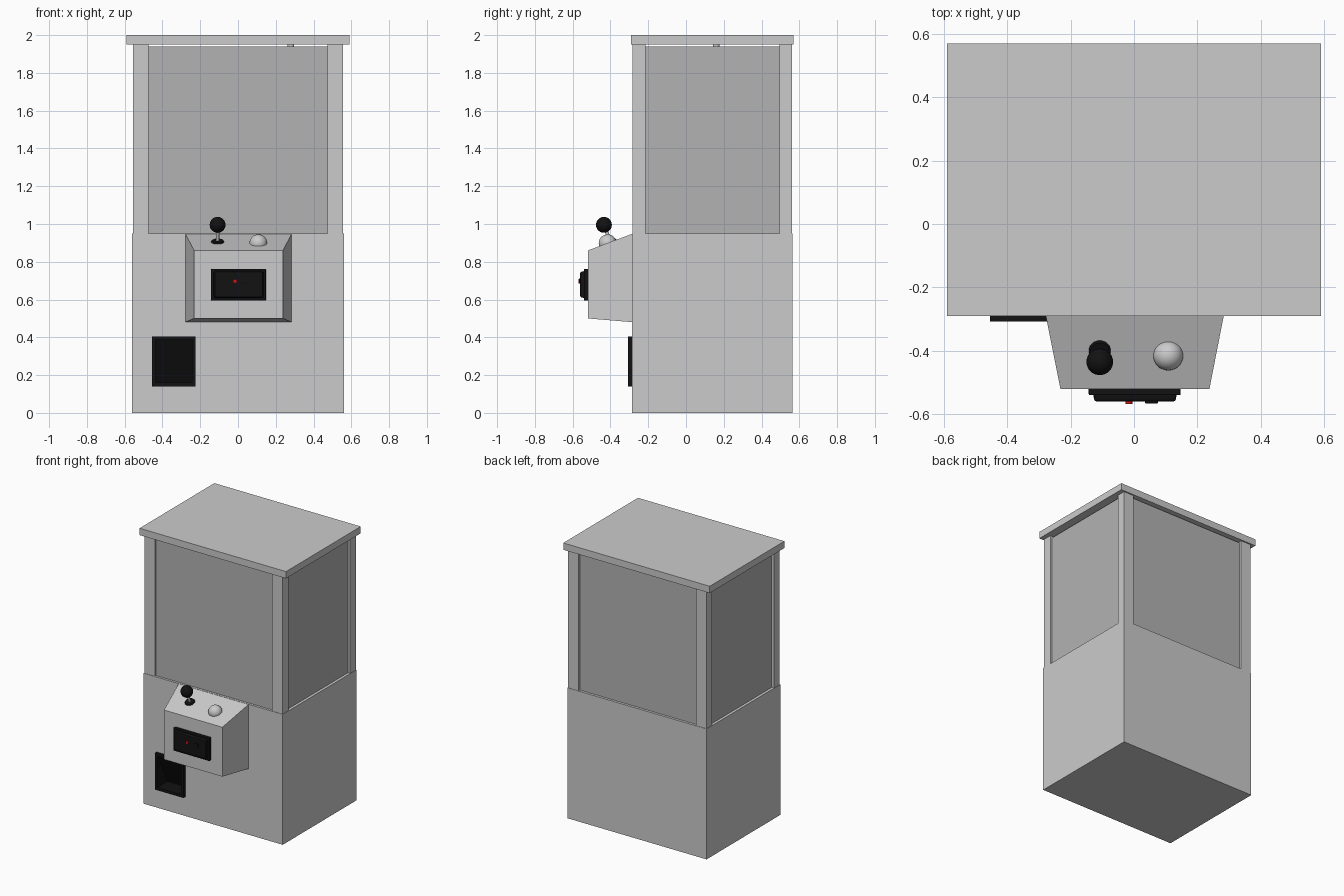
import bpy, bmesh, math
from mathutils import Vector

if "Cube" in bpy.data.objects:
    bpy.data.objects.remove(bpy.data.objects["Cube"])


def material(name, rgb):
    m = bpy.data.materials.new(name)
    m.diffuse_color = (*rgb, 1)
    m.use_nodes = True
    m.node_tree.nodes["Principled BSDF"].inputs["Base Color"].default_value = m.diffuse_color
    return m


BLACK = material("black_plastic", (0.006, 0.006, 0.006))
GLASS = material("pale_glass", (0.45, 0.45, 0.45))
WHITE = material("white_button", (0.8, 0.8, 0.8))
RED = material("red_light", (0.6, 0.01, 0.01))


def finish(name, bm, mat=None, bevel=0, smooth=False):
    bmesh.ops.recalc_face_normals(bm, faces=bm.faces)
    me = bpy.data.meshes.new(name)
    bm.to_mesh(me)
    bm.free()
    ob = bpy.data.objects.new(name, me)
    bpy.context.collection.objects.link(ob)
    if mat:
        me.materials.append(mat)
    if smooth:
        for p in me.polygons:
            p.use_smooth = True
    if bevel:
        b = ob.modifiers.new("bevel", "BEVEL")
        b.width, b.segments = bevel, 2
    return ob


def loft(name, a, b, mat=None, bevel=0):
    """Solid between two point loops of equal length."""
    bm = bmesh.new()
    va = [bm.verts.new(p) for p in a]
    vb = [bm.verts.new(p) for p in b]
    bm.faces.new(va)
    bm.faces.new(vb)
    n = len(va)
    for i in range(n):
        j = (i + 1) % n
        bm.faces.new((va[i], va[j], vb[j], vb[i]))
    return finish(name, bm, mat, bevel)


def rect(x0, x1, z0, z1, y):
    return [(x0, y, z0), (x1, y, z0), (x1, y, z1), (x0, y, z1)]


def box(name, x, y, z, mat=None, bevel=0):
    return loft(name, rect(*x, *z, y[0]), rect(*x, *z, y[1]), mat, bevel)


def rod(name, p, q, r, mat=None, r2=None, seg=24):
    p, q = Vector(p), Vector(q)
    d = q - p
    bm = bmesh.new()
    bmesh.ops.create_cone(bm, cap_ends=True, segments=seg, radius1=r,
                          radius2=r if r2 is None else r2, depth=d.length)
    bm.transform(d.to_track_quat('Z', 'Y').to_matrix().to_4x4())
    bmesh.ops.translate(bm, verts=bm.verts, vec=(p + q) / 2)
    return finish(name, bm, mat)


def ball(name, c, r, mat=None):
    bm = bmesh.new()
    bmesh.ops.create_uvsphere(bm, u_segments=32, v_segments=16, radius=r)
    bmesh.ops.translate(bm, verts=bm.verts, vec=c)
    return finish(name, bm, mat, smooth=True)


def cut(ob, cutter):
    m = ob.modifiers.new("cut", "BOOLEAN")
    m.operation, m.object, m.solver = 'DIFFERENCE', cutter, 'EXACT'
    cutter.hide_render = True
    cutter.hide_set(True)


# Cabinet and roof
body = box("cabinet_base", (-.56, .56), (-.285, .563), (0, .95))
box("roof", (-.59, .59), (-.29, .57), (1.95, 2))

# Corner posts and inset glass panes
for sx, side in ((-1, "left"), (1, "right")):
    xs = sorted((sx * .473, sx * .557))
    box(f"front_{side}_post", xs, (-.282, -.215), (.95, 1.95))
    box(f"back_{side}_post", xs, (.495, .56), (.95, 1.95))
    box(f"{side}_glass", sorted((sx * .53, sx * .54)), (-.22, .5), (.95, 1.94), GLASS)
box("front_glass", (-.48, .48), (-.268, -.258), (.95, 1.94), GLASS)
box("back_glass", (-.48, .48), (.535, .545), (.95, 1.94), GLASS)

# Control console with tapered sides
loft("control_console", rect(-.28, .285, .48, .95, -.28),
     rect(-.232, .238, .50, .86, -.52))

# Joystick and push button, standing square to the sloped top
N = Vector((0, -.357, .934))
foot = Vector((-.108, -.40, .905))
rod("joystick_base", foot - N * .004, foot + N * .008, .037, BLACK, .03)
rod("joystick_shaft", foot, foot + N * .09, .009)
ball("joystick_knob", foot + N * .097, .042, BLACK)
ball("push_button", (.108, -.415, .898), .047, WHITE)

# Coin panel: backing plate, raised face, light and slot
box("coin_plate", (-.143, .147), (-.54, -.515), (.595, .763), BLACK, .004)
loft("coin_face", rect(-.13, .136, .607, .752, -.535),
     rect(-.124, .13, .613, .746, -.56), BLACK, .006)
rod("coin_light", (-.016, -.555, .697), (-.016, -.568, .697), .011, RED)
box("coin_slot", (.035, .075), (-.566, -.555), (.685, .712), BLACK, .002)

# Prize door: frame with a flap leaning inward
socket = box("door_socket_cutter", (-.45, -.23), (-.4, -.17), (.145, .40))
cut(body, socket)
door = box("prize_door", (-.455, -.225), (-.308, -.165), (.14, .405), BLACK)
wx = (-.436, -.244)
wedge = [(-.33, .16), (-.19, .16), (-.298, .387), (-.33, .387)]
pocket = loft("door_pocket_cutter", [(wx[0], y, z) for y, z in wedge],
              [(wx[1], y, z) for y, z in wedge])
cut(door, pocket)

# Claw hanging under the roof
CX, CY = .28, .16
rod("claw_mount", (CX, CY, 1.93), (CX, CY, 1.955), .017)
rod("claw_cable", (CX, CY, 1.6), (CX, CY, 1.94), .01)
rod("claw_hub", (CX, CY, 1.55), (CX, CY, 1.62), .04)
for i in range(3):
    a = math.tau * i / 3
    at = lambda r, z: (CX + r * math.cos(a), CY + r * math.sin(a), z)
    rod(f"claw_upper_finger_{i}", at(.03, 1.57), at(.1, 1.5), .008, seg=10)
    rod(f"claw_lower_finger_{i}", at(.1, 1.5), at(.04, 1.4), .008, seg=10)
